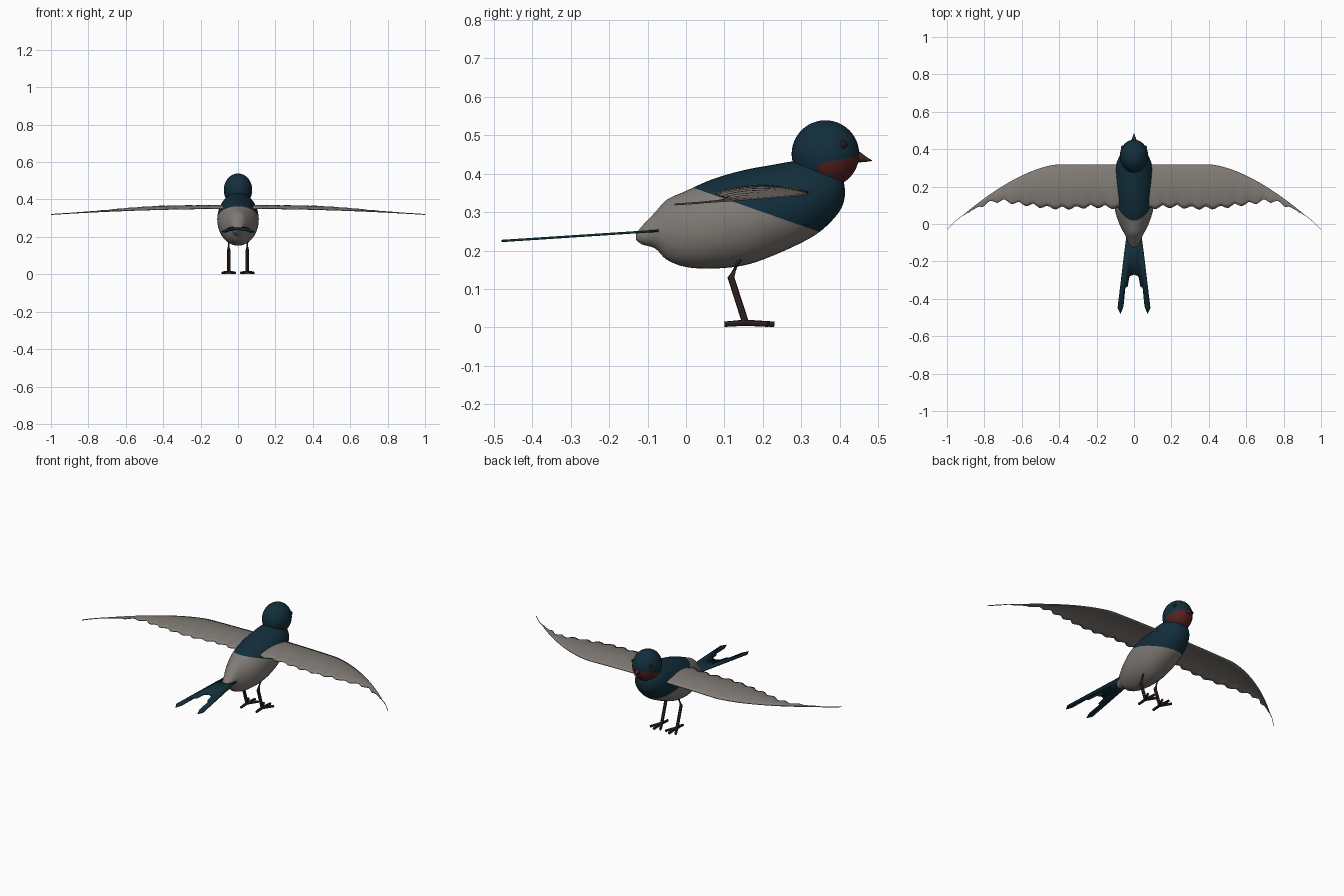
import bpy, bmesh, math
from mathutils import Vector

cube = bpy.data.objects.get("Cube")
if cube:
    bpy.data.objects.remove(cube, do_unlink=True)


def material(name, r, g, b):
    mat = bpy.data.materials.new(name)
    mat.use_nodes = True
    mat.diffuse_color = (r, g, b, 1)
    bsdf = mat.node_tree.nodes["Principled BSDF"]
    bsdf.inputs["Base Color"].default_value = (r, g, b, 1)
    bsdf.inputs["Roughness"].default_value = 0.8
    return mat


GREY = material("warm grey", 0.22, 0.2, 0.18)
BLUE = material("dark blue", 0.006, 0.028, 0.045)
RED = material("rust red", 0.1, 0.016, 0.013)
BROWN = material("dark brown", 0.04, 0.024, 0.022)
BLACK = material("eye black", 0.015, 0.012, 0.012)


def finish(bm, name, *mats, angle=40):
    bmesh.ops.recalc_face_normals(bm, faces=bm.faces)
    mesh = bpy.data.meshes.new(name)
    bm.to_mesh(mesh)
    bm.free()
    obj = bpy.data.objects.new(name, mesh)
    bpy.context.collection.objects.link(obj)
    for mat in mats:
        mesh.materials.append(mat)
    bpy.ops.object.select_all(action="DESELECT")
    obj.select_set(True)
    bpy.context.view_layer.objects.active = obj
    bpy.ops.object.shade_smooth_by_angle(angle=math.radians(angle))
    return obj


def smooth_path(points, steps):
    """Catmull-Rom curve through points of any dimension."""
    pts = [Vector(p) for p in points]
    pts = [pts[0]] + pts + [pts[-1]]
    out = []
    for a, b, c, d in zip(pts, pts[1:], pts[2:], pts[3:]):
        for i in range(steps):
            t = i / steps
            out.append(b + 0.5 * t * (c - a + t * (2 * a - 5 * b + 4 * c - d
                                                   + t * (3 * (b - c) + d - a))))
    return out + [pts[-1]]


def loft(bm, rings):
    """Skin closed rings and cap both ends."""
    loops = [[bm.verts.new(p) for p in ring] for ring in rings]
    for a, b in zip(loops, loops[1:]):
        for i in range(len(a)):
            j = (i + 1) % len(a)
            bm.faces.new((a[i], a[j], b[j], b[i]))
    bm.faces.new(loops[0])
    bm.faces.new(loops[-1])


def split(bm, co, no):
    bmesh.ops.bisect_plane(bm, geom=bm.verts[:] + bm.edges[:] + bm.faces[:],
                           plane_co=co, plane_no=no)


def ahead(face, co, no):
    return (face.calc_center_median() - Vector(co)).dot(Vector(no)) > 0


def tube(bm, points, radii, sides=8):
    """Tapered tube along a path, rings square to the path."""
    pts = [Vector(p) for p in points]
    rings = []
    for i, p in enumerate(pts):
        d = pts[min(i + 1, len(pts) - 1)] - pts[max(i - 1, 0)]
        q = d.to_track_quat("Z", "X")
        rings.append([p + q @ Vector((math.cos(a), math.sin(a), 0)) * radii[i]
                      for a in (math.tau * k / sides for k in range(sides))])
    loft(bm, rings)


# Body: stations of y, underside z, back z, half width
stations = [(-0.13, 0.228, 0.245, 0.008), (-0.115, 0.216, 0.263, 0.024),
            (-0.08, 0.205, 0.3, 0.038), (-0.05, 0.176, 0.332, 0.053),
            (0, 0.157, 0.355, 0.078), (0.07, 0.153, 0.386, 0.101),
            (0.15, 0.161, 0.409, 0.11), (0.22, 0.184, 0.422, 0.11),
            (0.3, 0.22, 0.435, 0.1), (0.35, 0.25, 0.432, 0.084),
            (0.39, 0.289, 0.412, 0.06), (0.408, 0.318, 0.388, 0.034),
            (0.414, 0.345, 0.358, 0.008)]
bm = bmesh.new()
rings = []
for y, low, high, w in smooth_path(stations, 4):
    ring = []
    for k in range(40):
        a = math.tau * k / 40
        ring.append((w * math.cos(a), y, (low + high) / 2 + (high - low) / 2 * math.sin(a)))
    rings.append(ring)
loft(bm, rings)
mantle = (0, 0, 0.37), (0, 0.35, 1)
split(bm, *mantle)
for f in bm.faces:
    f.material_index = int(ahead(f, *mantle))
finish(bm, "body", GREY, BLUE)

# Head with a throat patch
bm = bmesh.new()
bmesh.ops.create_uvsphere(bm, u_segments=36, v_segments=24, radius=1)
for v in bm.verts:
    v.co = Vector((v.co.x * 0.076, 0.363 + v.co.y * 0.088, 0.451 + v.co.z * 0.088))
throat = [((0, 0.345, 0.425), (0, 0.2, -1)), ((0, 0.345, 0.42), (0, 1, 0))]
for plane in throat:
    split(bm, *plane)
for f in bm.faces:
    f.material_index = int(all(ahead(f, *plane) for plane in throat))
finish(bm, "head", BLUE, RED)

# Beak
bm = bmesh.new()
tube(bm, [(0, 0.43, 0.445), (0, 0.45, 0.443), (0, 0.468, 0.437), (0, 0.484, 0.434)],
     [0.018, 0.014, 0.007, 0.001], 12)
finish(bm, "beak", BROWN)

# Wings: thin cambered sheets with a scalloped trailing edge
trail = smooth_path([(0.04, 0.08), (0.2, 0.09), (0.4, 0.08), (0.6, 0.1), (0.73, 0.115),
                     (0.85, 0.075), (0.93, 0.035), (1, -0.03)], 12)
CHORD = 10
for side, label in ((1, "left"), (-1, "right")):
    bm = bmesh.new()
    rows = []
    for x, back in trail:
        front = 0.318 - 0.348 * (max(x - 0.4, 0) / 0.6) ** 1.6
        front = max(front, back + 0.001)
        tooth = abs((x * 13) % 1 - 0.5) * 0.045
        back += min(tooth, (front - back) * 0.4) - 0.01 * (1 - x)
        chord = front - back
        row = []
        for k in range(CHORD + 1):
            t = k / CHORD
            z = 0.352 - 0.032 * x * x + 0.3 * chord * t * (1 - t)
            row.append(bm.verts.new((side * x, back + chord * t, z)))
        rows.append(row)
    for a, b in zip(rows, rows[1:]):
        for k in range(CHORD):
            bm.faces.new((a[k], a[k + 1], b[k + 1], b[k]))
    wing = finish(bm, label + "_wing", GREY)
    sheet = wing.modifiers.new("thickness", "SOLIDIFY")
    sheet.thickness = 0.005
    sheet.offset = 0

# Forked tail: outline of one half, mirrored
half = [(0, -0.06), (0.04, -0.06), (0.052, -0.15), (0.088, -0.45), (0.072, -0.48),
        (0.056, -0.44), (0.046, -0.34), (0.034, -0.335), (0.024, -0.28), (0, -0.27)]
bm = bmesh.new()
for side in (1, -1):
    bm.faces.new([bm.verts.new((side * x, y, 0.256 + 0.065 * y)) for x, y in half])
bmesh.ops.remove_doubles(bm, verts=bm.verts, dist=0.0001)
tail = finish(bm, "forked_tail", BLUE)
sheet = tail.modifiers.new("thickness", "SOLIDIFY")
sheet.thickness = 0.006
sheet.offset = 0

for side, label in ((1, "left"), (-1, "right")):
    # Eye
    bm = bmesh.new()
    bmesh.ops.create_uvsphere(bm, u_segments=16, v_segments=10, radius=0.011)
    bmesh.ops.translate(bm, verts=bm.verts, vec=(side * 0.058, 0.409, 0.476))
    finish(bm, label + "_eye", BLACK)

    # Leg
    hip = side * 0.05
    bm = bmesh.new()
    tube(bm, [(hip, 0.15, 0.2), (hip, 0.117, 0.13), (hip, 0.155, 0.012)],
         [0.012, 0.009, 0.009])
    finish(bm, label + "_leg", BROWN)

    # Foot: three toes forward, one back
    bm = bmesh.new()
    for dx, y in ((-0.033, 0.215), (0, 0.23), (0.033, 0.215), (0, 0.1)):
        tube(bm, [(hip, 0.153, 0.012), (hip + dx, y, 0.008)], [0.008, 0.007])
    finish(bm, label + "_foot", BROWN)
